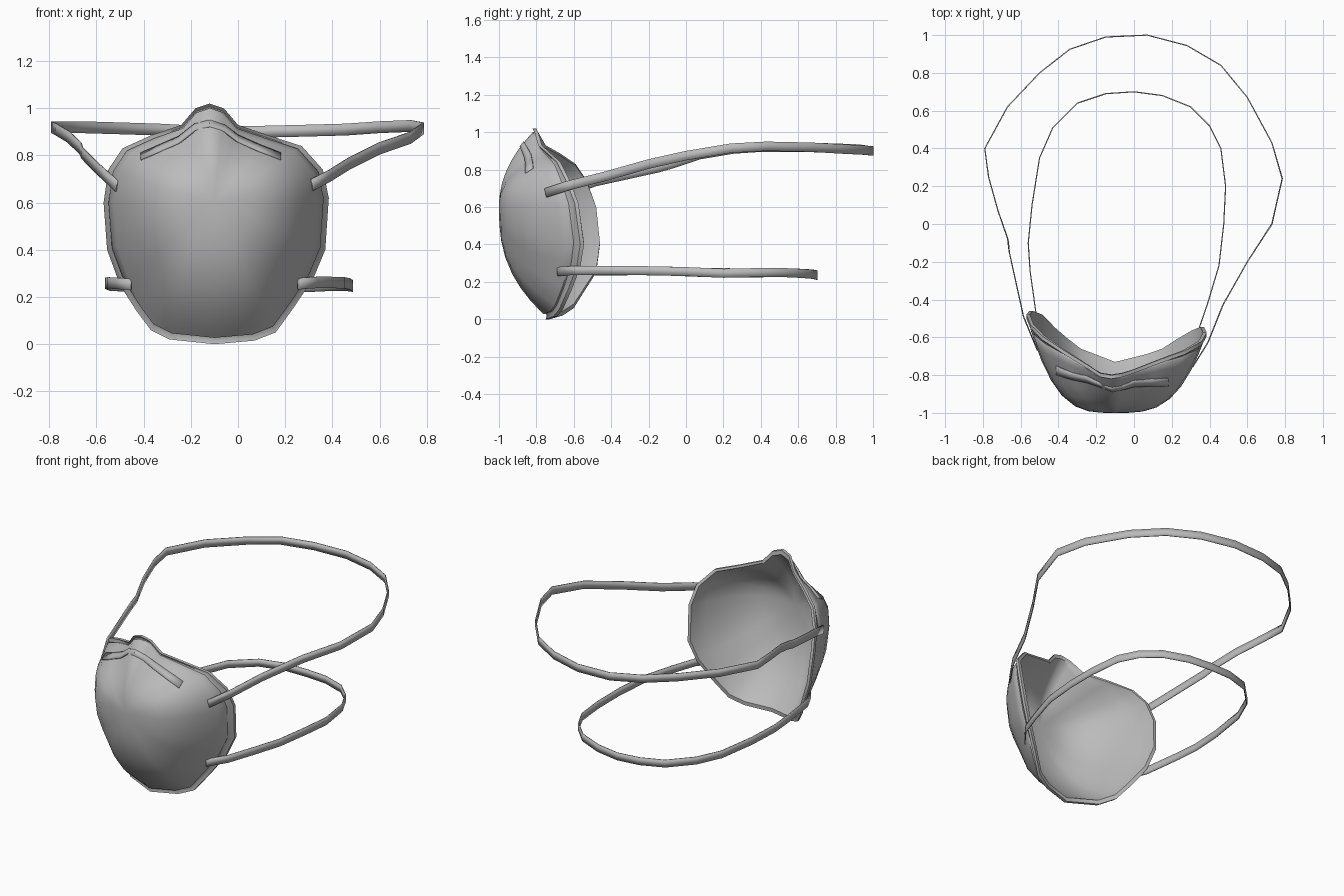
import bpy, bmesh, math
from mathutils import Vector
from mathutils.bvhtree import BVHTree

cube = bpy.data.objects.get("Cube")
if cube:
    bpy.data.objects.remove(cube)

grey = bpy.data.materials.new("mask_grey")
grey.use_nodes = True
COLOR = (0.5, 0.5, 0.5, 1)
grey.diffuse_color = COLOR
grey.node_tree.nodes["Principled BSDF"].inputs["Base Color"].default_value = COLOR


def finish(bm, name, angle=40, thickness=0):
    mesh = bpy.data.meshes.new(name)
    bm.to_mesh(mesh)
    bm.free()
    mesh.materials.append(grey)
    obj = bpy.data.objects.new(name, mesh)
    bpy.context.collection.objects.link(obj)
    if thickness:
        mod = obj.modifiers.new("thickness", "SOLIDIFY")
        mod.thickness = thickness
        mod.offset = 0
    bpy.ops.object.select_all(action="DESELECT")
    obj.select_set(True)
    bpy.context.view_layer.objects.active = obj
    bpy.ops.object.shade_smooth_by_angle(angle=math.radians(angle))
    return obj


# Rim of the cup, running from the nose down one side and up the other
rim = [Vector(p) for p in (
    (-.12, -.8, 1.02), (-.18, -.79, 1), (-.24, -.75, .93), (-.37, -.67, .885),
    (-.49, -.59, .83), (-.55, -.53, .74), (-.57, -.48, .6), (-.555, -.46, .4),
    (-.5, -.48, .25), (-.43, -.55, .14), (-.37, -.6, .06), (-.29, -.66, .02),
    (-.1, -.73, 0), (.07, -.69, .015), (.16, -.66, .05), (.24, -.61, .16),
    (.32, -.565, .28), (.37, -.545, .4), (.385, -.575, .62), (.36, -.62, .74),
    (.27, -.67, .84), (.13, -.72, .885), (0, -.77, .93), (-.06, -.79, 1))]
tip = Vector((-.1, -1, .6))


def cup_point(r, s, shift=0):
    """Point on the bulging cup between the tip (s=0) and the rim (s=1)."""
    d = r - tip
    up = d.z / math.hypot(d.x, d.z)
    power = 3.4 - (1.3 if up > 0 else 0.8) * up * up
    return Vector((tip.x + s * d.x, tip.y + d.y * s ** power + shift, tip.z + s * d.z))


def rim_point(r, s, shift):
    return Vector((tip.x + s * (r.x - tip.x), r.y + shift, tip.z + s * (r.z - tip.z)))


# Cup: outer shell, groove, flange, lip and inner shell as one skin
steps = (.15, .3, .45, .6, .72, .83, .91, .955)
rings = [[cup_point(r, s) for r in rim] for s in steps]
rings.append([cup_point(r, .95, .015) for r in rim])
rings.append([cup_point(r, .967, .008) for r in rim])
rings.append([rim_point(r, 1, -.02) for r in rim])
rings.append([rim_point(r, 1, 0) for r in rim])
rings.append([rim_point(r, .96, 0) for r in rim])
rings += [[cup_point(r, s * .98, .03) for r in rim] for s in reversed(steps)]

bm = bmesh.new()
loops = [[bm.verts.new(p) for p in ring] for ring in rings]
n = len(rim)
for a, b in zip(loops, loops[1:]):
    for i in range(n):
        j = (i + 1) % n
        bm.faces.new((a[i], a[j], b[j], b[i]))
for loop, shift in ((loops[0], 0), (loops[-1], .03)):
    centre = bm.verts.new(tip + Vector((0, shift, 0)))
    for i in range(n):
        bm.faces.new((centre, loop[i], loop[(i + 1) % n]))
bmesh.ops.recalc_face_normals(bm, faces=bm.faces[:])
surface = BVHTree.FromBMesh(bm)
finish(bm, "mask_cup")


def on_cup(x, z, lift=.005):
    hit = surface.ray_cast(Vector((x, -2, z)), Vector((0, 1, 0)))
    return hit[0] + hit[1] * lift


# Bendable nose strip lying on the shell
bm = bmesh.new()
edge = ((-.41, .78), (-.33, .815), (-.25, .85), (-.18, .905), (-.12, .92),
        (-.06, .9), (0, .855), (.09, .815), (.18, .78))
rows = [[bm.verts.new(on_cup(x, z + h, .002)) for x, z in edge] for h in (0, .014, .028)]
for a, b in zip(rows, rows[1:]):
    for i in range(len(edge) - 1):
        bm.faces.new((a[i], a[i + 1], b[i + 1], b[i]))
finish(bm, "nose_strip", thickness=.008)


def strap(name, path, width):
    """Flat band, standing upright, along a path."""
    bm = bmesh.new()
    pairs = []
    for i, p in enumerate(path):
        t = (path[min(i + 1, len(path) - 1)] - path[max(i - 1, 0)]).normalized()
        up = Vector((0, 0, 1))
        side = (up - t * up.dot(t)).normalized() * width / 2
        pairs.append((bm.verts.new(p - side), bm.verts.new(p + side)))
    for a, b in zip(pairs, pairs[1:]):
        bm.faces.new((a[0], b[0], b[1], a[1]))
    finish(bm, name, thickness=.006)


# Upper head strap
upper = [(-.585, -.49, .735), (-.66, -.15, .81), (-.668, -.08, .83), (-.72, .07, .88),
         (-.77, .25, .91), (-.79, .4, .92), (-.67, .62, .92), (-.5, .8, .915),
         (-.34, .925, .91), (-.15, .99, .9), (.07, 1, .9), (.28, .945, .905),
         (.46, .84, .91), (.6, .67, .92), (.73, .43, .925), (.785, .24, .915),
         (.73, 0, .875), (.6, -.2, .83), (.47, -.43, .765), (.39, -.63, .715)]
strap("upper_strap", [on_cup(-.51, .67)] + [Vector(p) for p in upper] + [on_cup(.31, .675)], .05)

# Lower neck strap
lower = [(-.515, -.5, .258), (-.55, -.25, .26), (-.56, -.1, .258), (-.54, .1, .25),
         (-.5, .35, .248), (-.43, .51, .25), (-.3, .64, .245), (-.15, .69, .24),
         (0, .7, .235), (.15, .68, .24), (.3, .62, .245), (.4, .52, .25),
         (.46, .4, .25), (.485, .2, .246), (.475, 0, .255), (.45, -.22, .26),
         (.39, -.42, .262), (.335, -.58, .262)]
strap("lower_strap", [on_cup(-.45, .255)] + [Vector(p) for p in lower] + [on_cup(.25, .258)], .048)
